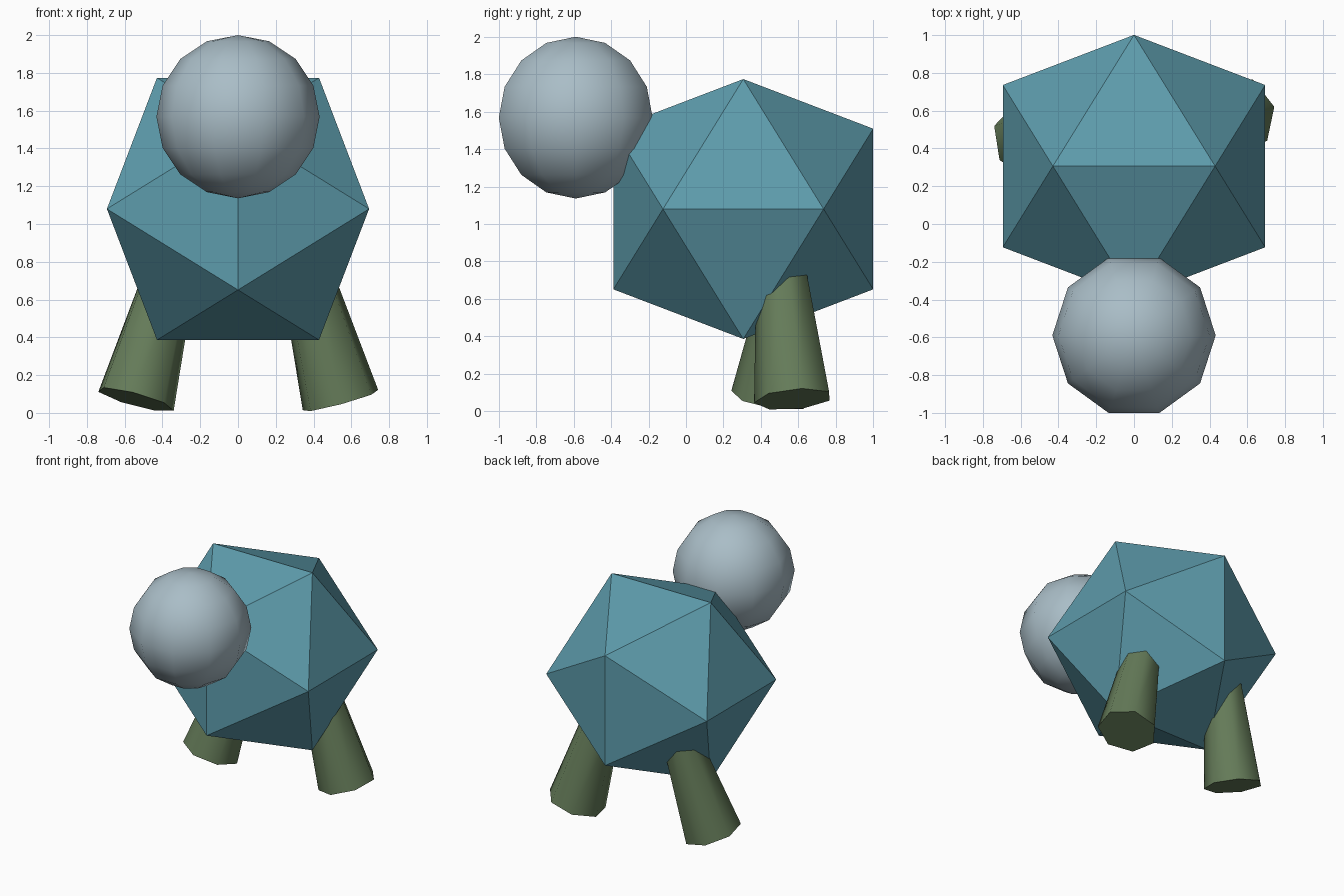
import bpy, bmesh
from math import radians, cos, sin, pi
from mathutils import Vector, Matrix

if "Cube" in bpy.data.objects:
    bpy.data.objects.remove(bpy.data.objects["Cube"])


def material(name, rgb):
    m = bpy.data.materials.new(name)
    m.diffuse_color = (*rgb, 1)
    m.use_nodes = True
    m.node_tree.nodes["Principled BSDF"].inputs["Base Color"].default_value = m.diffuse_color
    return m


def finish(bm, name, mat, smooth_angle=None):
    bmesh.ops.recalc_face_normals(bm, faces=bm.faces)
    me = bpy.data.meshes.new(name)
    bm.to_mesh(me)
    bm.free()
    ob = bpy.data.objects.new(name, me)
    bpy.context.collection.objects.link(ob)
    me.materials.append(mat)
    if smooth_angle:
        bpy.ops.object.select_all(action='DESELECT')
        ob.select_set(True)
        bpy.context.view_layer.objects.active = ob
        bpy.ops.object.shade_smooth_by_angle(angle=radians(smooth_angle))
    return ob


teal = material("teal", (0.11, 0.33, 0.41))
green = material("green", (0.13, 0.20, 0.10))
pale = material("pale_grey", (0.40, 0.51, 0.57))

# Body: flat-faced icosahedron, hull of three golden rectangles
bm = bmesh.new()
a, b = 0.429, 0.694
centre = Vector((0, 0.306, 1.08))
for s in (-1, 1):
    for t in (-1, 1):
        for p in ((s * b, t * a, 0), (s * a, 0, t * b), (0, s * b, t * a)):
            bm.verts.new(centre + Vector(p))
bmesh.ops.convex_hull(bm, input=bm.verts)
finish(bm, "body", teal)

# Head: low-poly smooth sphere, ten segments with a corner on the x axis
bm = bmesh.new()
bmesh.ops.create_uvsphere(bm, u_segments=10, v_segments=8, radius=0.432)
if max(v.co.x for v in bm.verts) < 0.43:
    bmesh.ops.rotate(bm, verts=bm.verts, matrix=Matrix.Rotation(pi / 2, 3, 'Z'))
bmesh.ops.translate(bm, verts=bm.verts, vec=(0, -0.589, 1.568))
finish(bm, "head", pale, 80)


# Legs: seven-sided tapered posts splayed outwards
def leg(name, base, axis, first_angle, length=0.8, r0=0.212, r1=0.13):
    bm = bmesh.new()
    tilt = Vector((0, 0, 1)).rotation_difference(Vector(axis))
    rings = []
    for z, r in ((0, r0), (length, r1)):
        ring = []
        for i in range(7):
            ang = radians(first_angle) + i * 2 * pi / 7
            p = Vector((r * cos(ang), r * sin(ang), z))
            ring.append(bm.verts.new(Vector(base) + tilt @ p))
        rings.append(ring)
        bm.faces.new(ring)
    for i in range(7):
        j = (i + 1) % 7
        bm.faces.new((rings[0][i], rings[0][j], rings[1][j], rings[1][i]))
    finish(bm, name, green, 60)


leg("right_leg", (0.543, 0.575, 0.064), (-0.27, -0.09, 1), -90)
leg("left_leg", (-0.543, 0.45, 0.07), (0.27, 0.17, 1), -95)
